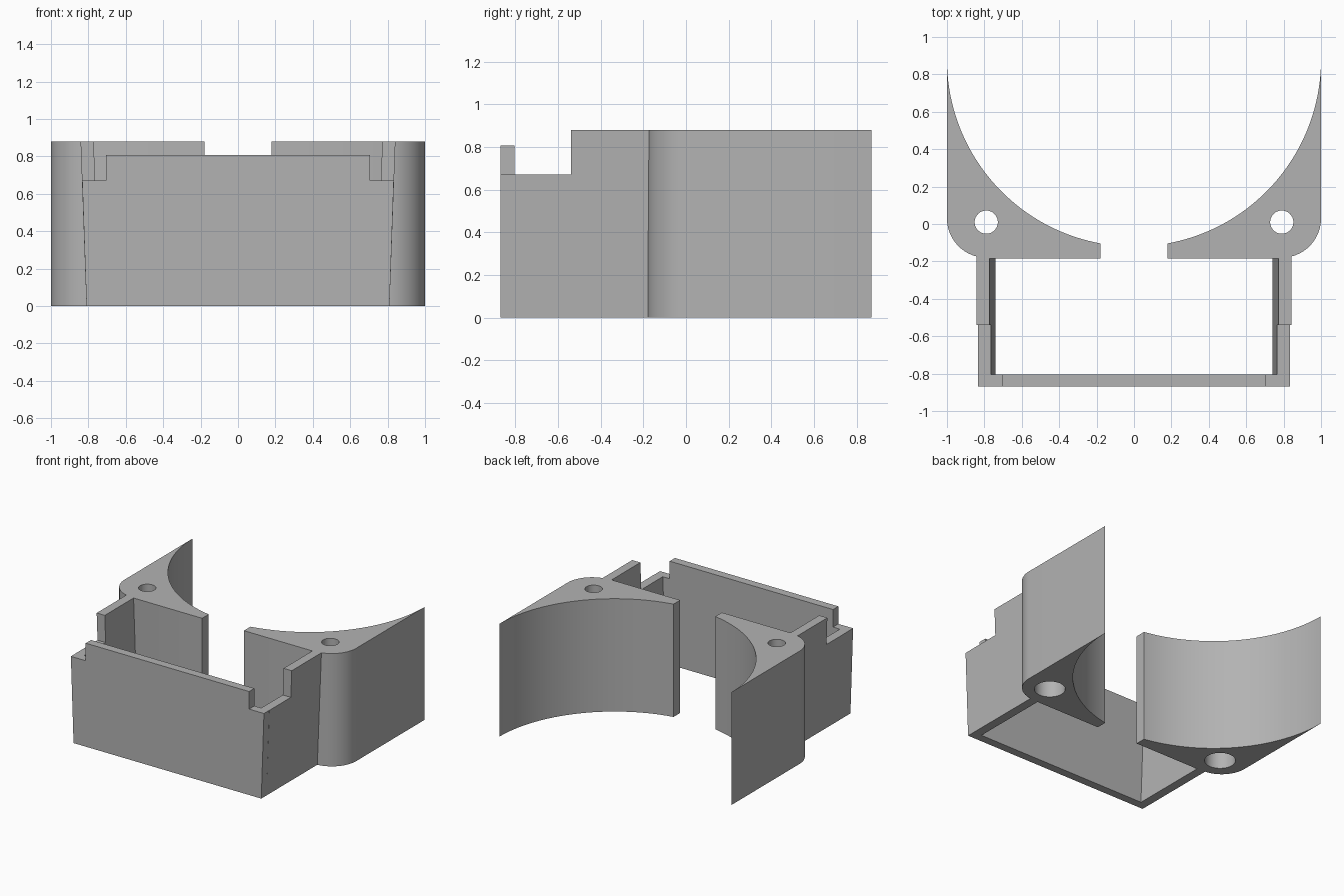
import bpy, bmesh, math
from mathutils import Vector

cube = bpy.data.objects.get("Cube")
if cube:
    bpy.data.objects.remove(cube, do_unlink=True)

grey = bpy.data.materials.new("plain grey")
grey.use_nodes = True
colour = (0.45, 0.45, 0.45, 1)
grey.diffuse_color = colour
grey.node_tree.nodes["Principled BSDF"].inputs["Base Color"].default_value = colour

HEIGHT = 0.88
BACK = 0.87
SLOPE = 0.034          # outward lean of the box sides


def prism(name, points, along):
    """Extrude a closed outline of 3D points along a vector."""
    bm = bmesh.new()
    face = bm.faces.new([bm.verts.new(p) for p in points])
    ext = bmesh.ops.extrude_face_region(bm, geom=[face])
    moved = [v for v in ext["geom"] if isinstance(v, bmesh.types.BMVert)]
    bmesh.ops.translate(bm, verts=moved, vec=Vector(along))
    bmesh.ops.recalc_face_normals(bm, faces=bm.faces)
    mesh = bpy.data.meshes.new(name)
    bm.to_mesh(mesh)
    bm.free()
    mesh.materials.append(grey)
    obj = bpy.data.objects.new(name, mesh)
    bpy.context.collection.objects.link(obj)
    return obj


def arc(cx, cy, r, start, end, steps):
    return [(cx + r * math.cos(start + (end - start) * i / steps),
             cy + r * math.sin(start + (end - start) * i / steps))
            for i in range(steps + 1)]


def activate(obj):
    bpy.ops.object.select_all(action='DESELECT')
    obj.select_set(True)
    bpy.context.view_layer.objects.active = obj


def drill(obj, x, y, r, low, high):
    """Cut a round vertical hole and discard the cutter."""
    ring = arc(x, y, r, 0, 2 * math.pi, 48)[:-1]
    cutter = prism("hole_cutter", [(a, b, low) for a, b in ring], (0, 0, high - low))
    cutter.hide_render = True
    mod = obj.modifiers.new("hole", 'BOOLEAN')
    mod.operation = 'DIFFERENCE'
    mod.solver = 'EXACT'
    mod.object = cutter
    activate(obj)
    bpy.ops.object.modifier_apply(modifier=mod.name)
    bpy.data.objects.remove(cutter, do_unlink=True)


for side, s in (("left", 1), ("right", -1)):
    # Curved wing with a rounded outer corner and a counterbored screw hole
    start = -math.acos(0.18)
    outline = arc(0, HEIGHT, 1.0, start, -0.01, 64)
    outline += [(1, BACK)]
    outline += arc(0.79, 0.03, 0.21, 0, -math.pi / 2, 24)
    outline += [(0.77, -0.185), (0.18, -0.185)]
    wing = prism(side + "_wing", [(s * x, y, 0) for x, y in outline], (0, 0, HEIGHT))
    drill(wing, s * 0.79, 0.01, 0.11, -0.1, 0.5)
    drill(wing, s * 0.79, 0.01, 0.062, 0.4, 1.0)
    activate(wing)
    bpy.ops.object.shade_smooth_by_angle(angle=math.radians(30))

    # Leaning side wall, stepped down towards the front
    profile = [(-0.805, 0), (-0.172, 0), (-0.172, HEIGHT),
               (-0.54, HEIGHT), (-0.54, 0.67), (-0.805, 0.67)]
    prism(side + "_side_wall",
          [(s * (0.74 + SLOPE * z + 0.002 * z), y, z) for y, z in profile],
          (s * 0.07, 0, 0))

# Front wall with a raised tab across the middle
half = [(0.81, 0), (0.833, 0.67), (0.705, 0.67), (0.705, 0.807)]
front = half + [(-x, z) for x, z in reversed(half)]
prism("front_wall", [(x, -BACK, z) for x, z in front], (0, 0.065, 0))
